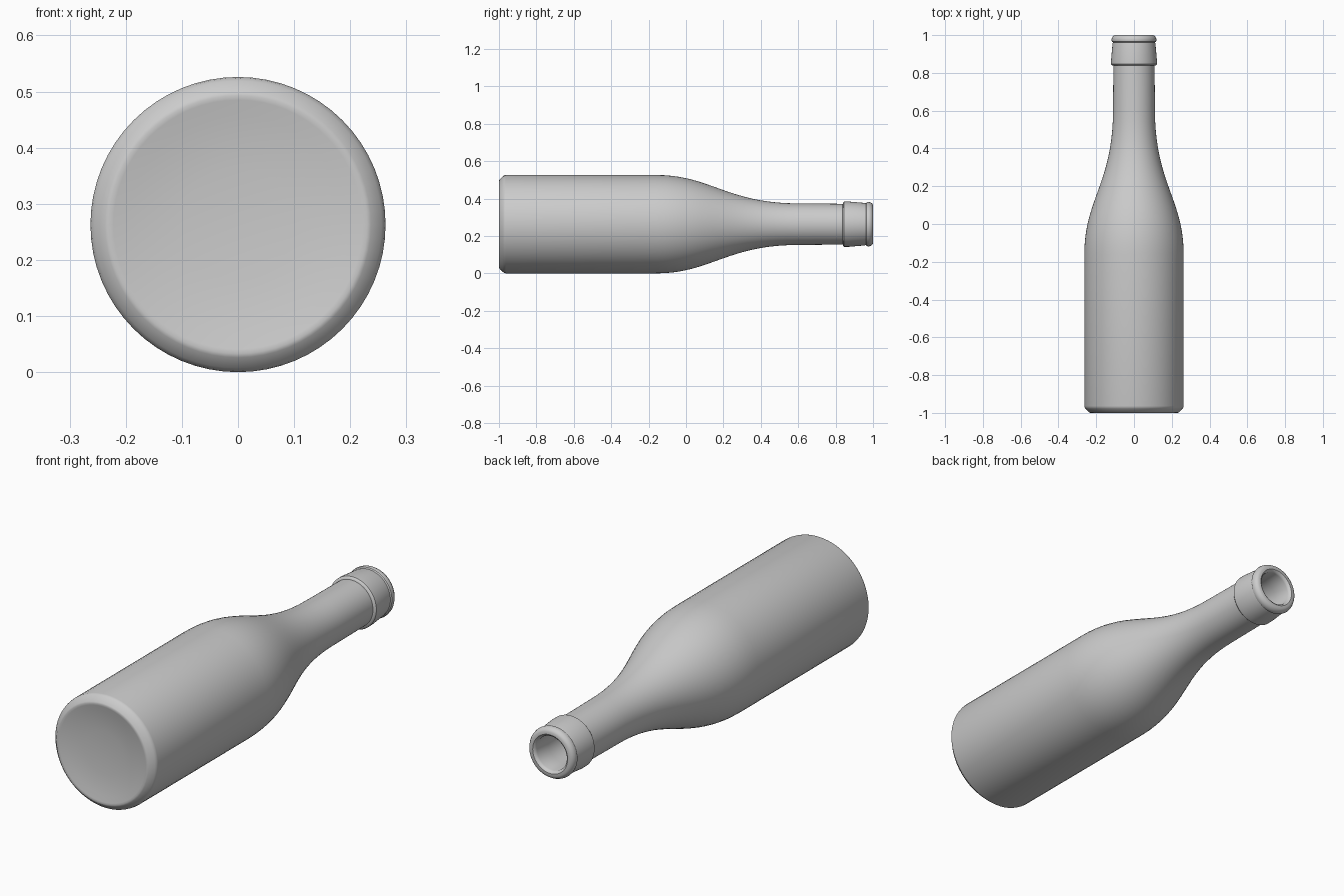
import bpy
import bmesh
import math
from mathutils import Vector
from mathutils.geometry import interpolate_bezier

cube = bpy.data.objects.get("Cube")
if cube:
    bpy.data.objects.remove(cube, do_unlink=True)

SIDES = 64
RADIUS = 0.263
NECK = 0.109
WALL = 0.027

glass = bpy.data.materials.new("grey_glass")
colour = (0.6, 0.6, 0.6, 1)
glass.diffuse_color = colour
glass.use_nodes = True
glass.node_tree.nodes["Principled BSDF"].inputs["Base Color"].default_value = colour


def curve(start, handle_a, handle_b, end, count):
    """Points (radius, y) along a bezier segment."""
    pts = interpolate_bezier(*(Vector(p) for p in (start, handle_a, handle_b, end)), count)
    return [(p.x, p.y) for p in pts]


# Shoulder sweep from body to neck, shared by outer and inner walls
shoulder = curve((RADIUS, -0.16), (RADIUS, 0.13), (NECK + 0.002, 0.22), (NECK + 0.002, 0.6), 20)

# Shallow dished base and bevelled heel
base = [(0, -0.98), (0.1, -0.984), (0.195, -0.992), (0.222, -0.999), (0.23, -1), (0.237, -0.998)]
heel = [(0.256, -0.978), (0.261, -0.972), (RADIUS, -0.963)]

# Collar, groove and rounded lip
collar = [(NECK, 0.838), (0.116, 0.84), (0.121, 0.846), (0.121, 0.87), (0.114, 0.95), (0.112, 0.962)]
lip = [(0.117, 0.966), (0.119, 0.975), (0.117, 0.985), (0.111, 0.995), (0.102, 1),
       (0.09, 1), (0.082, 0.994), (0.079, 0.985)]

# Inner wall back down to the inside floor
inside = [(NECK - WALL, 0.9)]
inside += [(r - WALL, y) for r, y in reversed(shoulder)]
inside += [(RADIUS - WALL, -0.93), (0.2, -0.96), (0, -0.95)]

profile = base + heel + shoulder + collar + lip + inside

# Spin the profile around the y axis
bm = bmesh.new()
verts = [bm.verts.new((r, y, 0)) for r, y in profile]
edges = [bm.edges.new(pair) for pair in zip(verts, verts[1:])]
bmesh.ops.spin(bm, geom=verts + edges, cent=(0, 0, 0), axis=(0, 1, 0),
               angle=math.tau, steps=SIDES, use_merge=True)
bmesh.ops.remove_doubles(bm, verts=bm.verts, dist=0.0001)
bmesh.ops.recalc_face_normals(bm, faces=bm.faces)
mesh = bpy.data.meshes.new("bottle")
bm.to_mesh(mesh)
bm.free()
mesh.materials.append(glass)

bottle = bpy.data.objects.new("bottle", mesh)
bottle.location.z = RADIUS
bpy.context.collection.objects.link(bottle)
bpy.context.view_layer.objects.active = bottle
bottle.select_set(True)
bpy.ops.object.shade_smooth_by_angle(angle=math.radians(35))
